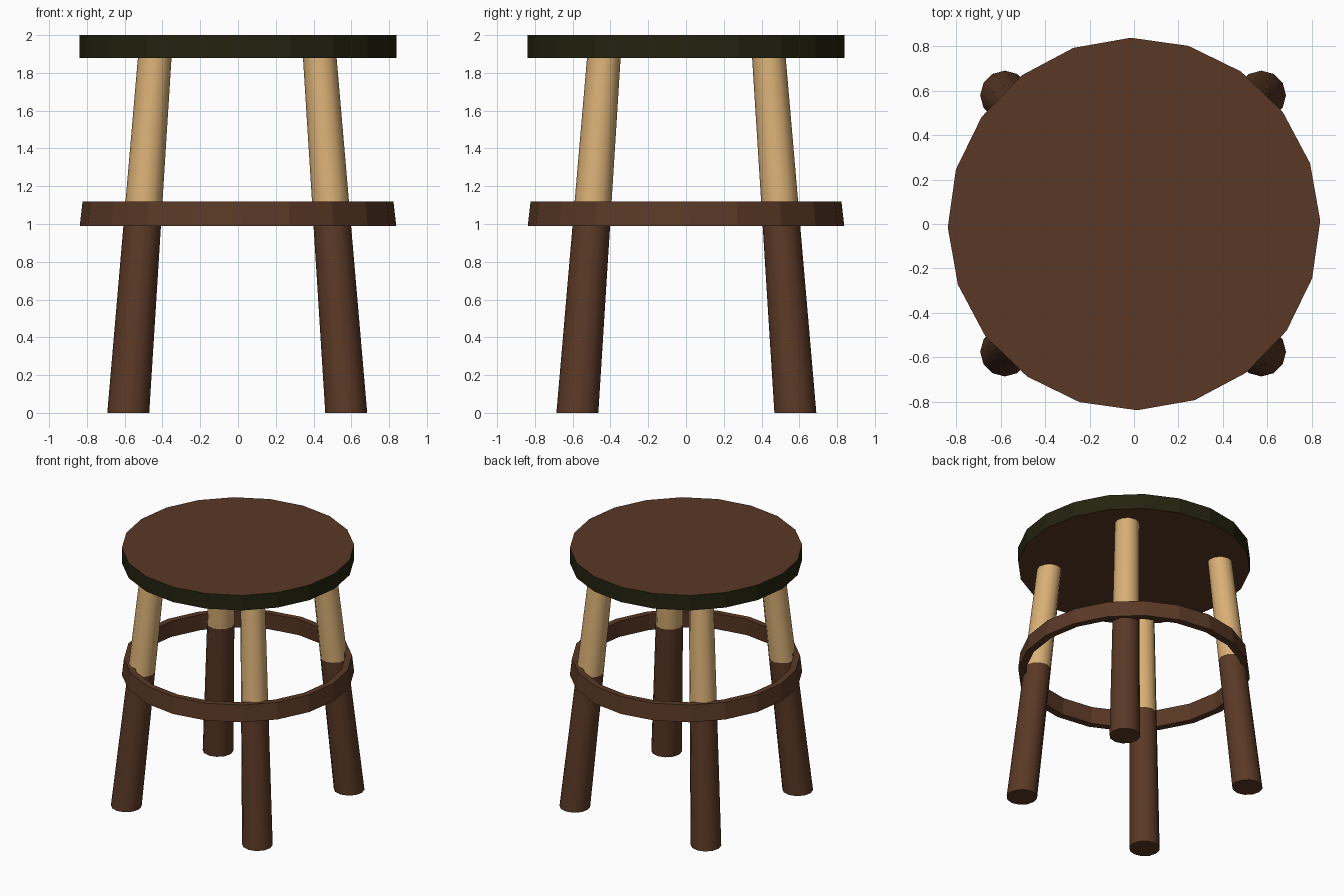
import bpy, bmesh, math

if "Cube" in bpy.data.objects:
    bpy.data.objects.remove(bpy.data.objects["Cube"])


def material(name, rgb):
    m = bpy.data.materials.new(name)
    m.diffuse_color = (*rgb, 1.0)
    m.use_nodes = True
    m.node_tree.nodes["Principled BSDF"].inputs["Base Color"].default_value = m.diffuse_color
    return m


BROWN = material("dark_brown_wood", (0.102, 0.040, 0.019))
TAN = material("pale_wood", (0.69, 0.43, 0.18))
OLIVE = material("dark_olive_edge", (0.018, 0.017, 0.005))


def loft(name, rings, sides, phase, mats, caps=True, closed=False):
    """Skin stacked horizontal polygons given as (x, y, z, radius)."""
    bm = bmesh.new()
    loops = []
    for x, y, z, r in rings:
        loops.append([bm.verts.new((x + r * math.cos(phase + math.tau * i / sides),
                                    y + r * math.sin(phase + math.tau * i / sides), z))
                      for i in range(sides)])
    pairs = list(zip(loops, loops[1:]))
    if closed:
        pairs.append((loops[-1], loops[0]))
    for a, b in pairs:
        for i in range(sides):
            j = (i + 1) % sides
            bm.faces.new((a[i], a[j], b[j], b[i]))
    if caps:
        bm.faces.new(loops[0][::-1])
        bm.faces.new(loops[-1])
    bmesh.ops.recalc_face_normals(bm, faces=bm.faces)
    me = bpy.data.meshes.new(name)
    bm.to_mesh(me)
    bm.free()
    for m in mats:
        me.materials.append(m)
    ob = bpy.data.objects.new(name, me)
    bpy.context.collection.objects.link(ob)
    return ob


PHASE = math.radians(1)

# seat: brown faces, dark rim
seat = loft("seat", [(0, 0, 1.88, 0.838), (0, 0, 2.0, 0.838)], 20, PHASE, [BROWN, OLIVE])
for p in seat.data.polygons:
    p.material_index = 0 if abs(p.normal.z) > 0.5 else 1

# foot ring: hollow band, slightly narrower at the top
loft("foot_ring", [(0, 0, 0.99, 0.838), (0, 0, 1.12, 0.823),
                   (0, 0, 1.12, 0.775), (0, 0, 0.99, 0.785)],
     20, PHASE, [BROWN], caps=False, closed=True)

# splayed legs: brown below the ring, pale above
SPLIT, TOP = 1.06, 1.885
for label, sx, sy in (("front_left", -1, -1), ("front_right", 1, -1),
                      ("back_left", -1, 1), ("back_right", 1, 1)):
    rings = []
    for z in (0.0, SPLIT, TOP):
        t = z / 1.88
        d = 0.577 - 0.14 * t
        rings.append((sx * d - 0.004, sy * d + 0.002, z, 0.111 - 0.022 * t))
    leg = loft(label + "_leg", rings, 12, 0.0, [BROWN, TAN])
    for p in leg.data.polygons:
        p.material_index = 1 if p.center.z > SPLIT else 0
        p.use_smooth = abs(p.normal.z) < 0.5
    bpy.ops.object.select_all(action='DESELECT')
    leg.select_set(True)
    bpy.context.view_layer.objects.active = leg
    bpy.ops.object.shade_smooth_by_angle(angle=math.radians(40))
